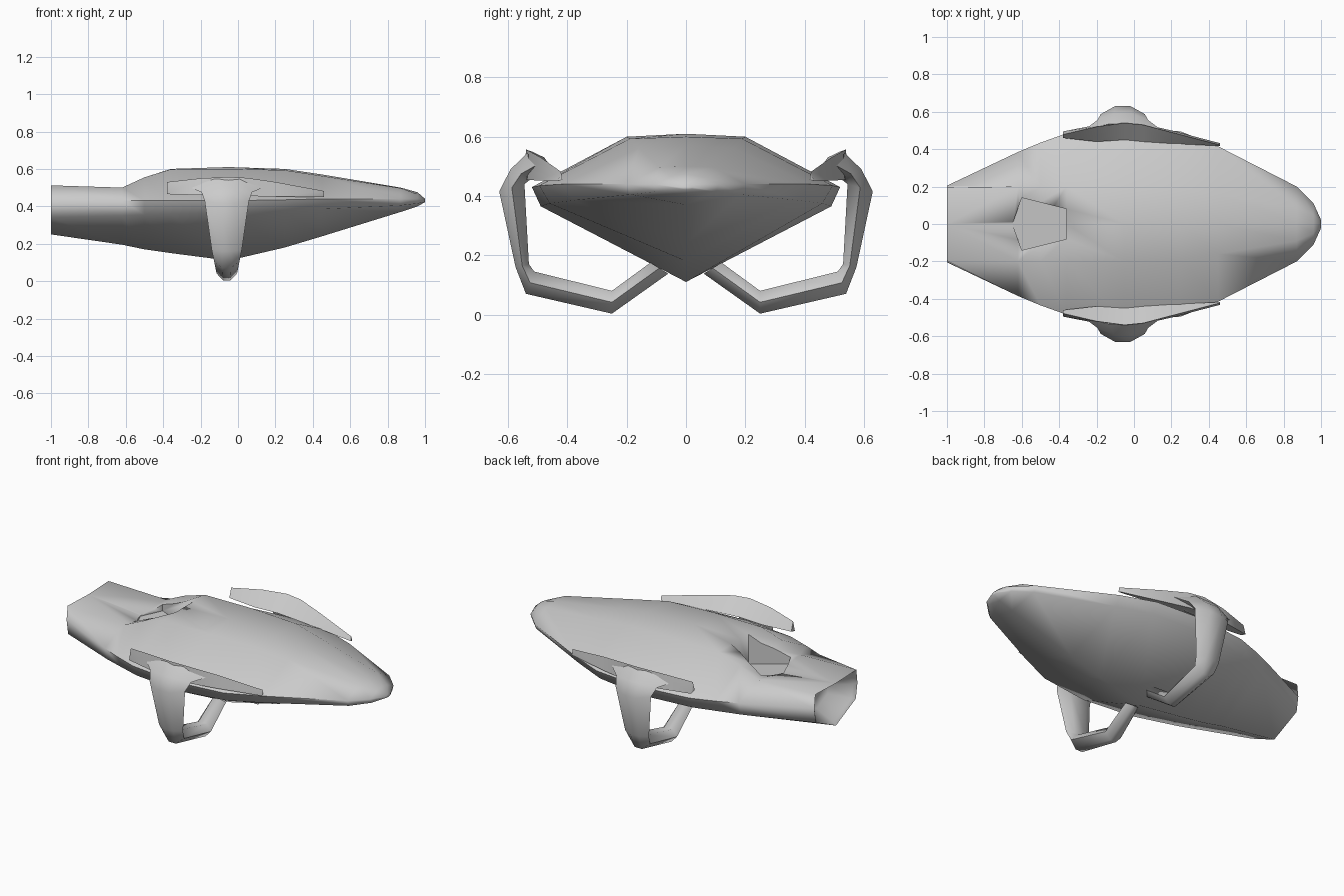
import bpy, bmesh
from math import radians

if "Cube" in bpy.data.objects:
    bpy.data.objects.remove(bpy.data.objects["Cube"])


def make_object(name, rings, angle=35, mirror=False):
    """Loft closed rings of equal length, cap both ends, shade by angle."""
    bm = bmesh.new()
    loops = [[bm.verts.new(p) for p in ring] for ring in rings]
    n = len(loops[0])
    for a, b in zip(loops, loops[1:]):
        for i in range(n):
            j = (i + 1) % n
            bm.faces.new((a[i], a[j], b[j], b[i]))
    bm.faces.new(loops[0])
    bm.faces.new(loops[-1])
    bmesh.ops.recalc_face_normals(bm, faces=bm.faces[:])
    mesh = bpy.data.meshes.new(name)
    bm.to_mesh(mesh)
    bm.free()
    ob = bpy.data.objects.new(name, mesh)
    bpy.context.collection.objects.link(ob)
    bpy.ops.object.select_all(action='DESELECT')
    ob.select_set(True)
    bpy.context.view_layer.objects.active = ob
    bpy.ops.object.shade_smooth_by_angle(angle=radians(angle))
    if mirror:
        m = ob.modifiers.new("mirror", 'MIRROR')
        m.use_axis = (False, True, False)
    return ob


def hull_ring(x, keel, low, rim, shoulder, top):
    half = [low, rim, shoulder]
    ring = [(x, 0, keel)] + [(x, y, z) for y, z in half]
    return ring + [(x, 0, top)] + [(x, -y, z) for y, z in reversed(half)]


def shrink(ring, x, f):
    return [(x, y * f, .40 + (z - .40) * f) for _, y, z in ring]


# hull: x, keel z, lower rim, rim, shoulder, top centre z
sections = [
    (-1.00, .25, (.19, .34), (.205, .43), (.195, .512), .505),
    (-0.62, .195, (.355, .35), (.385, .43), (.20, .50), .47),
    (-0.50, .17, (.40, .355), (.435, .43), (.20, .555), .52),
    (-0.36, .15, (.45, .36), (.485, .43), (.20, .598), .60),
    (-0.05, .11, (.49, .365), (.52, .43), (.20, .60), .61),
    (0.25, .18, (.46, .375), (.495, .435), (.19, .593), .60),
    (0.45, .24, (.38, .385), (.415, .44), (.16, .562), .57),
    (0.87, .37, (.185, .405), (.20, .44), (.09, .497), .50),
    (0.96, .40, (.10, .415), (.11, .44), (.05, .465), .475),
    (1.00, .422, (.02, .424), (.022, .43), (.01, .437), .44),
]
rings = [hull_ring(*s) for s in sections]
# hollow stern: inner lip, then a smaller floor ring further forward
rings = [shrink(rings[0], -.87, .55), shrink(rings[0], -.985, .9)] + rings
hull = make_object("hull", rings, 75)

# five-sided deck well with a floor sloping forward
outline = [(-.65, 0, .468), (-.60, .14, .46), (-.36, .08, .42),
           (-.36, -.08, .42), (-.60, -.14, .46)]
cutter = make_object("well_cutter", [outline, [(x, y, .8) for x, y, _ in outline]])
cutter.hide_render = True
cut = hull.modifiers.new("deck_well", 'BOOLEAN')
cut.operation = 'DIFFERENCE'
cut.solver = 'EXACT'
cut.object = cutter
# run the cut before the smoothing, then discard the cutter
bpy.context.view_layer.objects.active = hull
bpy.ops.object.modifier_apply(modifier=cut.name)
bpy.data.objects.remove(cutter)

# side fins: x, top edge, inner root, outer bottom (y, z)
fin = [
    (-.38, (.478, .53), (.46, .475), (.495, .465)),
    (-.20, (.52, .55), (.44, .475), (.53, .46)),
    (-.05, (.54, .557), (.45, .475), (.545, .455)),
    (.05, (.53, .552), (.44, .475), (.535, .455)),
    (.20, (.49, .53), (.43, .47), (.50, .452)),
    (.46, (.422, .482), (.417, .455), (.432, .45)),
]
make_object("side_fin", [[(x, *p) for p in pts] for x, *pts in fin], 80, True)

# landing arms: outer (y, z), inner (y, z), half width in x
arm = [
    ((.535, .545), (.48, .46), .20),
    ((.592, .49), (.52, .46), .135),
    ((.63, .415), (.545, .44), .118),
    ((.575, .16), (.53, .17), .08),
    ((.54, .07), (.512, .145), .068),
    ((.25, .003), (.25, .08), .055),
    ((.06, .138), (.12, .175), .045),
]


def arm_ring(outer, inner, w):
    mid = [(a + b) / 2 for a, b in zip(outer, inner)]
    spread = [(outer, -.35), (outer, .35), (mid, 1), (inner, .5), (inner, -.5), (mid, -1)]
    return [(-.06 + w * f, p[0], p[1]) for p, f in spread]


make_object("landing_arm", [arm_ring(*a) for a in arm], 80, True)
